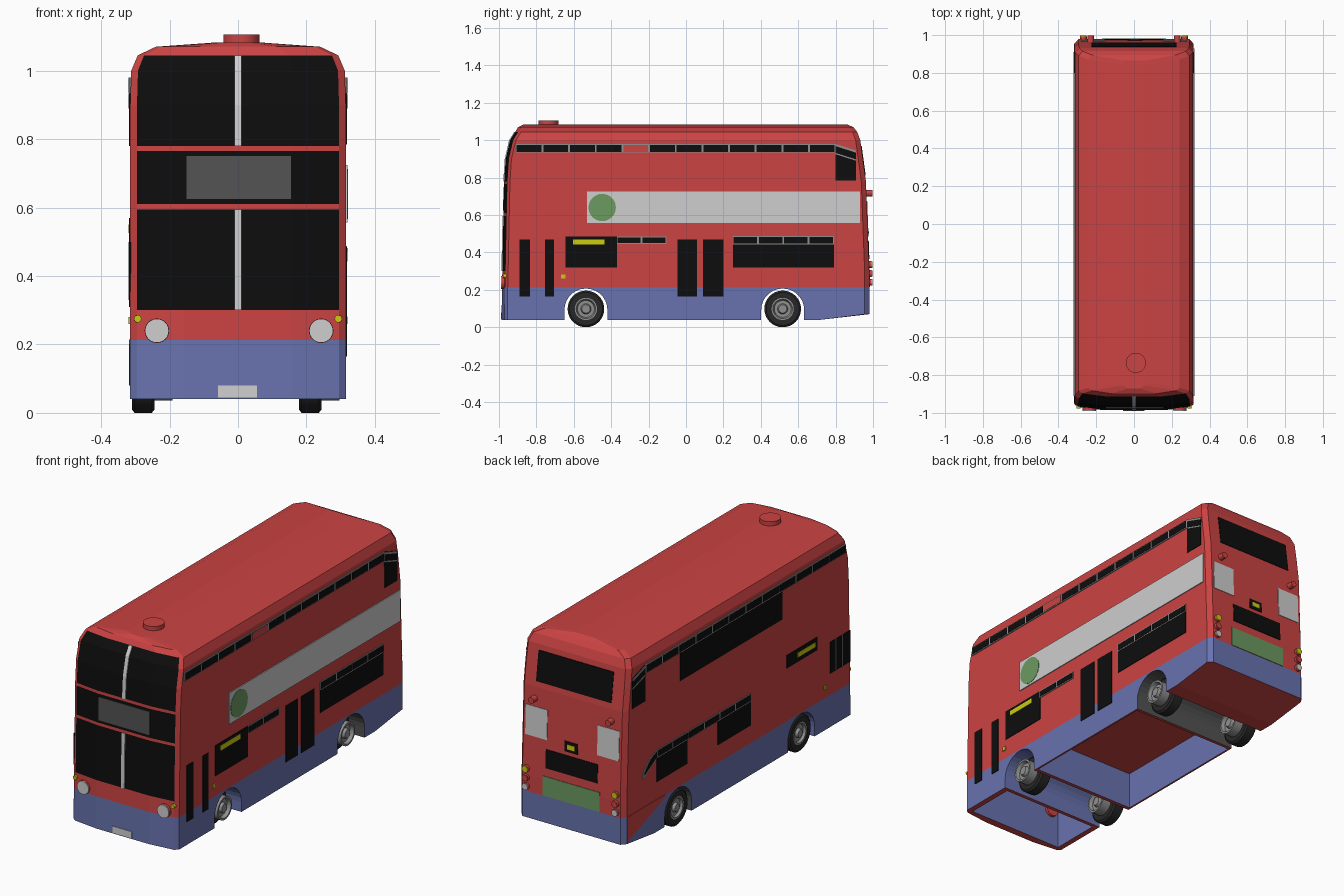
import bpy, bmesh, math
from mathutils import Matrix, Vector

if "Cube" in bpy.data.objects:
    bpy.data.objects.remove(bpy.data.objects["Cube"])

MATS = {}
for name, c in {"red": (.60, .056, .056), "blue": (.14, .17, .43), "black": (.004, .004, .004),
                "white": (.62, .62, .62), "yellow": (.6, .6, .005), "green": (.15, .32, .12),
                "dark_grey": (.085, .085, .085), "light_grey": (.28, .28, .28),
                "tyre_black": (.02, .02, .02)}.items():
    m = bpy.data.materials.new(name)
    m.diffuse_color = (*c, 1)
    m.use_nodes = True
    m.node_tree.nodes["Principled BSDF"].inputs["Base Color"].default_value = m.diffuse_color
    MATS[name] = m


def finish(name, bm, *mats):
    bmesh.ops.remove_doubles(bm, verts=bm.verts, dist=1e-5)
    bmesh.ops.recalc_face_normals(bm, faces=bm.faces)
    me = bpy.data.meshes.new(name)
    bm.to_mesh(me)
    bm.free()
    ob = bpy.data.objects.new(name, me)
    bpy.context.collection.objects.link(ob)
    for m in mats:
        me.materials.append(MATS[m])
    return ob


def prism(bm, a, b):
    """Closed solid between two matching outlines."""
    va, vb = [bm.verts.new(p) for p in a], [bm.verts.new(p) for p in b]
    bm.faces.new(va)
    bm.faces.new(vb[::-1])
    for i in range(len(a)):
        j = (i + 1) % len(a)
        bm.faces.new((va[i], vb[i], vb[j], va[j]))


# Body levels: z, half width, front y, rear y
LEVELS = [(.04, .315, -.99, .98), (.213, .315, -.988, .98), (.30, .315, -.986, .98),
          (.595, .315, -.980, .969), (.61, .315, -.9796, .9684), (.765, .315, -.9764, .9626),
          (.78, .315, -.976, .962), (.90, .315, -.968, .9458), (1.0, .312, -.945, .932),
          (1.045, .293, -.917, .915), (1.07, .24, -.902, .895), (1.083, .06, -.875, .865)]


def end_y(z, k):
    for a, b in zip(LEVELS, LEVELS[1:]):
        if z <= b[0]:
            return a[k] + (b[k] - a[k]) * (z - a[0]) / (b[0] - a[0])


def ring(z, w, f, r):
    half = [(.5 * w, f + .004), (.937 * w, f + .02), (w, f + .035), (w, .72), (w, r - .025), (.93 * w, r)]
    pts = half + [(-x, y) for x, y in half[::-1]]
    return [(x, y, .07 if z < .05 and y > .8 else z) for x, y in pts]


# Body shell
bm = bmesh.new()
rows = [[bm.verts.new(p) for p in ring(*lv)] for lv in LEVELS]
for a, b in zip(rows, rows[1:]):
    for i in range(12):
        j = (i + 1) % 12
        bm.faces.new((a[i], a[j], b[j], b[i]))
bm.faces.new(rows[-1])
bm.faces.new(rows[0][3:9])
bm.faces.new(rows[0][8:] + rows[0][:4])
body = finish("body", bm, "red", "blue", "black", "dark_grey")

# Wheel arch tunnels and open underside are cut out of the body
WHEEL_Y = (-.535, .517)
bm = bmesh.new()
for c in WHEEL_Y:
    arc = [(c + .115 * math.cos(t), .092 + .115 * math.sin(t)) for t in [math.pi * i / 14 for i in range(15)]]
    arc = [(c + .115, -.05)] + arc + [(c - .115, -.05)]
    prism(bm, [(-.5, y, z) for y, z in arc], [(.5, y, z) for y, z in arc])
for y0, y1, w, top in ((-.40, .385, .305, .24), (-.945, -.67, .285, .26)):
    box = [(-w, y0), (w, y0), (w, y1), (-w, y1)]
    prism(bm, [(x, y, -.05) for x, y in box], [(x, y, top) for x, y in box])
cutter = finish("underside_cutter", bm)
cutter.hide_render = True
mod = body.modifiers.new("cut", "BOOLEAN")
mod.object, mod.operation, mod.solver = cutter, "DIFFERENCE", "EXACT"
bpy.context.view_layer.objects.active = body
bpy.ops.object.modifier_apply(modifier="cut")
bpy.data.objects.remove(cutter)

# Body colours: blue skirt, red underside, grey rear arch, black windscreens
for p in body.data.polygons:
    c, n = p.center, p.normal
    p.material_index = 0
    if c.z < .213:
        p.material_index = 1
        in_arch = abs(n.x) < .5 and c.z > .045 and min(abs(c.y - y) for y in WHEEL_Y) < .12
        if in_arch and c.y > 0:
            p.material_index = 3
        elif n.z < -.7 and not in_arch:
            p.material_index = 0
    elif n.y < -.5 and abs(n.x) < .4 and c.y < -.85:
        if .30 < c.z < .595 or .61 < c.z < .765 or .78 < c.z < 1.045:
            p.material_index = 2


def plates(name, side, polys, mat, t=.003):
    """Thin plates on a body side; outlines are (along, z)."""
    def at(u, v, d):
        return {"right": (.315 + d, u, v), "left": (-.315 - d, u, v),
                "front": (u, (end_y(v, 2) + .004 - d) if side == "front" else 0, v),
                "rear": (u, (end_y(v, 3) + d) if side == "rear" else 0, v)}[side]
    bm = bmesh.new()
    for poly in polys:
        prism(bm, [at(u, v, -.003) for u, v in poly], [at(u, v, t) for u, v in poly])
    return finish(name, bm, mat)


def rect(u0, u1, v0, v1):
    return [(u0, v0), (u1, v0), (u1, v1), (u0, v1)]


def pane_strip(name, side, u0, u1, v0, v1, n, skip=()):
    """Grey frame with a row of black panes."""
    plates(name + "_frame", side, [rect(u0, u1, v0, v1)], "light_grey", .004)
    s, g = (u1 - u0) / n, .005
    cells = [rect(u0 + i * s + g, u0 + (i + 1) * s - g, v0 + g, v1 - g) for i in range(n)]
    plates(name + "_panes", side, [c for i, c in enumerate(cells) if i not in skip], "black", .0055)
    if skip:
        plates(name + "_blank", side, [cells[i] for i in skip], "red", .0055)


# Windows shared by both sides
for side in ("right", "left"):
    pane_strip(side + "_upper_strip", side, -.91, .80, .933, .98, 12, (4,) if side == "right" else ())
    plates(side + "_rear_corner_window", side, [[(.80, .785), (.91, .785), (.91, .945), (.80, .98)]], "black")
    plates(side + "_corner_window_bars", side, [[(.80, .968), (.91, .933), (.91, .945), (.80, .98)],
           [(.80, .925), (.91, .89), (.91, .897), (.80, .932)]], "light_grey", .005)

# Right side
plates("right_lower_windows", "right", [rect(-.645, -.37, .32, .485), rect(.25, .79, .32, .485)], "black")
pane_strip("right_mid_strip", "right", -.37, -.105, .445, .485, 2)
pane_strip("right_rear_strip", "right", .25, .79, .443, .487, 4)
plates("door_glass", "right", [rect(a, b, .165, .47) for a, b in
       ((-.89, -.835), (-.755, -.705), (-.045, .06), (.09, .20))], "black")
plates("side_sign", "right", [rect(-.605, -.435, .443, .47), rect(-.667, -.645, .26, .282)], "yellow", .005)
plates("side_panel", "right", [rect(-.53, .93, .557, .725)], "white", .005)
plates("panel_disc", "right", [[(-.448 + .073 * math.cos(i * math.pi / 16), .64 + .073 * math.sin(i * math.pi / 16))
       for i in range(32)]], "green", .0065)

# Left side
plates("left_windows", "left", [rect(-.37, .50, .78, .94), rect(.44, .70, .31, .45), rect(-.10, .18, .31, .45),
       rect(-.67, -.41, .50, .57), rect(-.95, -.78, .33, .50)], "black")
pane_strip("left_lower_strip", "left", -.10, .70, .44, .482, 6)
plates("left_curved_window_frame", "left", [[(.70, .44), (.82, .37), (.82, .40), (.76, .46), (.70, .482)]], "light_grey")
plates("left_curved_window", "left", [[(.705, .445), (.81, .385), (.81, .395), (.755, .452), (.705, .474)]], "black", .0045)
plates("left_window_bars", "left", [rect(-.885, -.879, .33, .50), rect(-.83, -.824, .33, .50)], "light_grey", .005)
plates("left_sign", "left", [rect(-.65, -.50, .525, .55), rect(-.75, -.73, .26, .28)], "yellow", .005)
plates("left_rear_wedge", "left", [[(.63, .20), (.955, .08), (.955, .215), (.63, .215)]], "red")

# Front
plates("windscreen_pillars", "front", [rect(-.01, .01, a, b) for a, b in
       ((.30, .595), (.78, .90), (.90, 1.0), (1.0, 1.045))], "white", .005)
plates("destination_display", "front", [rect(-.15, .155, .625, .75)], "dark_grey")
plates("front_plate", "front", [rect(-.058, .055, .045, .08)], "white")

# Rear
plates("rear_windows", "rear", [rect(-.225, .225, .81, .97), rect(-.155, .155, .365, .465),
                                rect(-.035, .045, .485, .54)], "black")
plates("rear_white_panels", "rear", [rect(-.28, -.15, .515, .675), rect(.15, .28, .515, .675)], "white")
plates("rear_green_panel", "rear", [rect(-.17, .17, .215, .32)], "green")
plates("rear_sign", "rear", [rect(-.018, .027, .50, .525)], "yellow", .005)


def cyl(name, a, b, r, mat, seg=24):
    a, b = Vector(a), Vector(b)
    rot = (b - a).to_track_quat("Z", "Y").to_matrix().to_4x4()
    bm = bmesh.new()
    bmesh.ops.create_cone(bm, cap_ends=True, segments=seg, radius1=r, radius2=r, depth=(b - a).length,
                          matrix=Matrix.Translation((a + b) / 2) @ rot)
    return finish(name, bm, mat)


# Lamps and roof pod
for s, tag in ((1, "right"), (-1, "left")):
    x = .24 * s + .003
    cyl(tag + "_headlight_housing", (x, -.93, .24), (x, -.984, .24), .036, "red")
    cyl(tag + "_headlight", (x, -.984, .24), (x, -.989, .24), .035, "white")
    cyl(tag + "_indicator", (.293 * s, -.94, .275), (.293 * s, -.978, .275), .011, "yellow", 12)
    for z, mat in ((.335, "yellow"), (.287, "red"), (.24, "white")):
        cyl(tag + "_tail_light_housing", (.268 * s, .95, z), (.268 * s, .992, z), .018, "red", 16)
        cyl(tag + "_tail_light", (.268 * s, .992, z), (.268 * s, .997, z), .017, mat, 16)
    cyl(tag + "_rear_marker", (.23 * s, .94, .717), (.23 * s, .998, .717), .017, "red", 16)
cyl("roof_pod", (.01, -.735, 1.06), (.01, -.735, 1.106), .053, "red", 32)


def lathe(name, profile, x0, cy, cz, mat, seg=32):
    """Turn an (x, radius) profile around the wheel axis."""
    bm = bmesh.new()
    cols = [[bm.verts.new((x0 + x, cy + r * math.cos(t), cz + r * math.sin(t))) for x, r in profile]
            for t in [2 * math.pi * i / seg for i in range(seg)]]
    for i in range(seg):
        a, b = cols[i], cols[(i + 1) % seg]
        for k in range(len(profile) - 1):
            bm.faces.new((a[k], a[k + 1], b[k + 1], b[k]))
    ob = finish(name, bm, mat)
    bpy.ops.object.select_all(action="DESELECT")
    ob.select_set(True)
    bpy.context.view_layer.objects.active = ob
    bpy.ops.object.shade_smooth_by_angle(angle=math.radians(35))


# Wheels: tyre plus a deep rim reaching towards +x
TYRE = [(0, .06), (0, .088), (.008, .098), (.058, .098), (.066, .088), (.066, .06), (0, .06)]
RIM = [(0, 0), (0, .02), (.015, .025), (.015, .045), (.002, .05), (.002, .062), (.118, .062),
       (.118, .052), (.1, .045), (.1, .028), (.115, .022), (.115, 0)]
for y, end in zip(WHEEL_Y, ("front", "rear")):
    for x0, tag in ((-.31, "left"), (.178, "right")):
        lathe(f"{end}_{tag}_tyre", TYRE, x0, y, .098, "tyre_black")
        lathe(f"{end}_{tag}_rim", RIM, x0, y, .098, "light_grey")
